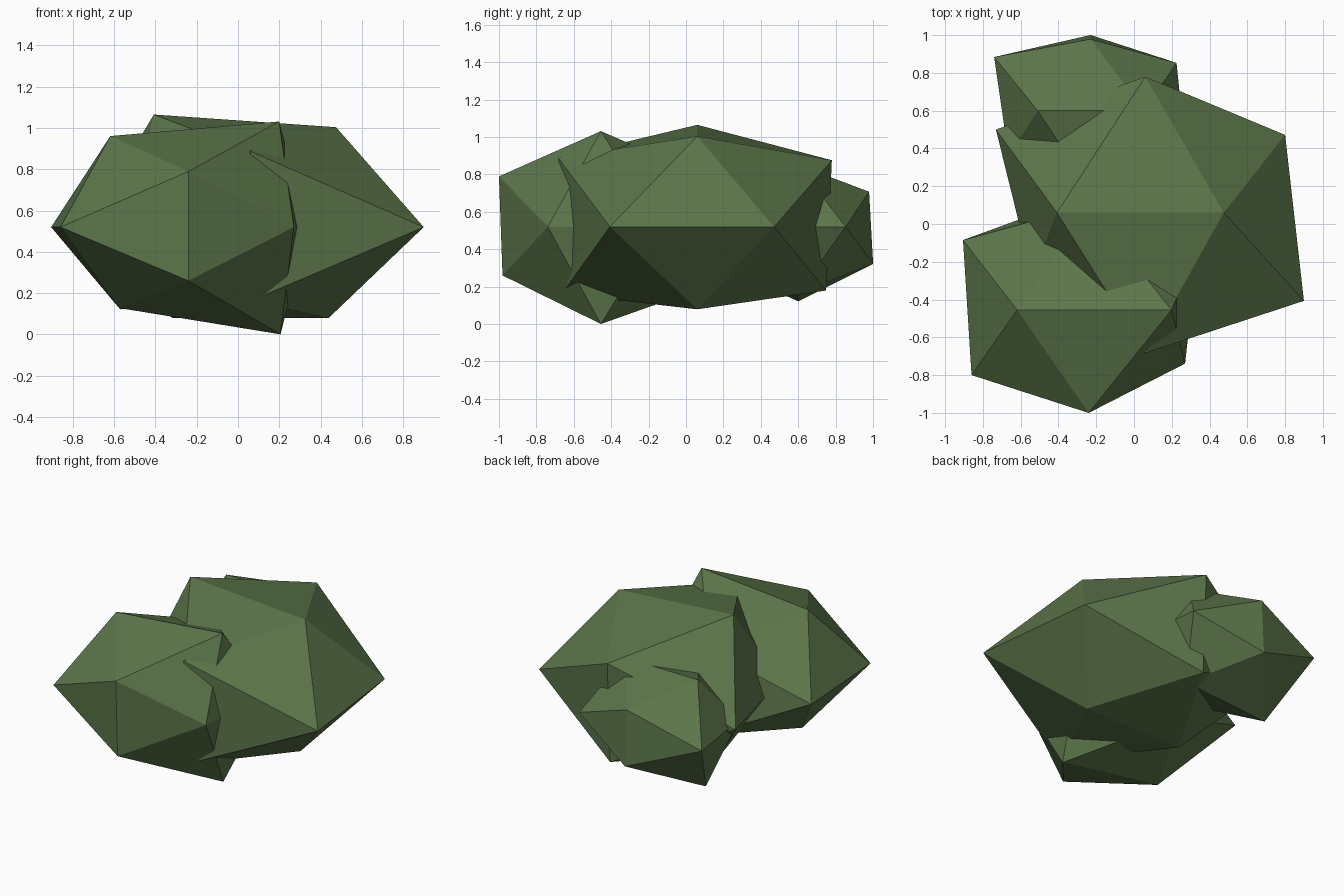
import bpy, bmesh
from mathutils import Vector

if "Cube" in bpy.data.objects:
    bpy.data.objects.remove(bpy.data.objects["Cube"])

green = bpy.data.materials.new("leaf green")
green.diffuse_color = (0.107, 0.181, 0.069, 1)
green.use_nodes = True
green.node_tree.nodes["Principled BSDF"].inputs["Base Color"].default_value = green.diffuse_color

A, B = 0.5257, 0.8507          # unit icosahedron coordinates
SQUASH = Vector((1.0, 0.9, 0.72))
S = (-1, 1)
DIRS = ([(s * A, 0, u * B) for u in (1, -1) for s in S] +      # top L,R  bottom L,R
        [(0, s * B, u * A) for u in (1, -1) for s in S] +      # upper F,B  lower F,B
        [(s * B, u * A, 0) for u in (-1, 1) for s in S])       # equator FL,FR,BL,BR


def clump(name, centre, radii):
    """Squashed icosahedron with each corner pushed in or out."""
    bm = bmesh.new()
    verts = [bm.verts.new(d) for d in DIRS]
    bmesh.ops.convex_hull(bm, input=verts)
    for v, r in zip(verts, radii):
        v.co = Vector(centre) + v.co * r * SQUASH
    bmesh.ops.recalc_face_normals(bm, faces=bm.faces[:])
    me = bpy.data.meshes.new(name)
    bm.to_mesh(me)
    bm.free()
    me.materials.append(green)
    bpy.context.collection.objects.link(bpy.data.objects.new(name, me))


# Three overlapping leaf clumps
clump("large_clump", (0.06, 0.06, 0.52),
      (0.89, 0.79, 0.72, 0.72, 0.97, 0.94, 0.945, 0.90, 0.705, 0.987, 0.93, 0.87))
clump("front_clump", (-0.24, -0.455, 0.52),
      (0.72, 0.835, 0.64, 0.848, 0.712, 0.72, 0.687, 0.80, 0.729, 0.60, 0.782, 0.68))
clump("back_clump", (-0.23, 0.60, 0.52),
      (0.533, 0.54, 0.65, 0.58, 0.55, 0.495, 0.55, 0.523, 0.51, 0.60, 0.60, 0.535))
